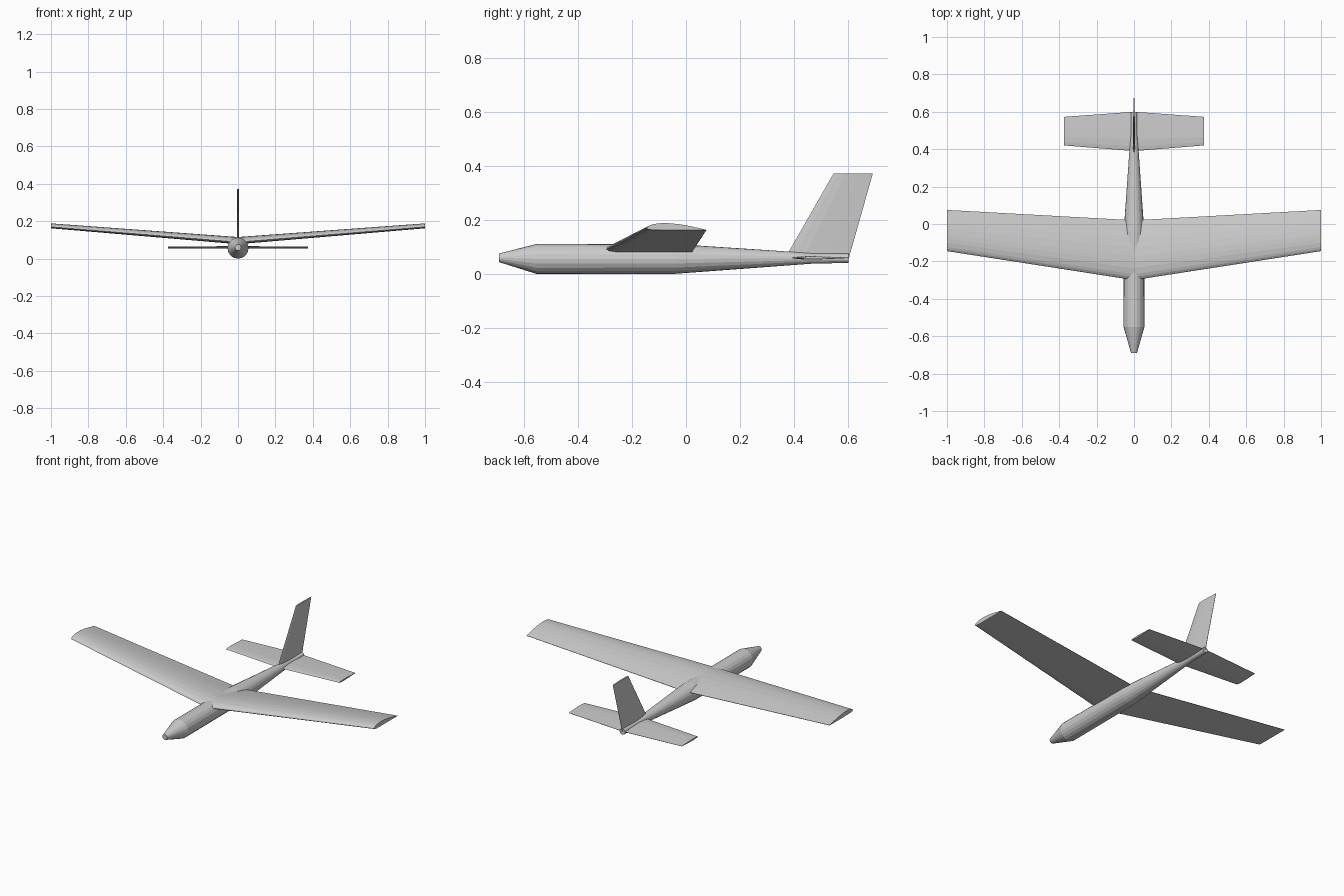
import bpy, bmesh, math
from mathutils import Vector

if "Cube" in bpy.data.objects:
    bpy.data.objects.remove(bpy.data.objects["Cube"])


def loft(name, rings):
    """Join matching closed rings of points and cap both ends."""
    bm = bmesh.new()
    loops = [[bm.verts.new(p) for p in ring] for ring in rings]
    n = len(loops[0])
    for a, b in zip(loops, loops[1:]):
        for i in range(n):
            j = (i + 1) % n
            bm.faces.new((a[i], a[j], b[j], b[i]))
    bm.faces.new(loops[0][::-1])
    bm.faces.new(loops[-1])
    bmesh.ops.recalc_face_normals(bm, faces=bm.faces)
    me = bpy.data.meshes.new(name)
    bm.to_mesh(me)
    bm.free()
    ob = bpy.data.objects.new(name, me)
    bpy.context.collection.objects.link(ob)
    return ob


def circle(y, z, r, n=20):
    return [Vector((r * math.cos(2 * math.pi * i / n), y,
                    z + r * math.sin(2 * math.pi * i / n))) for i in range(n)]


# Fuselage: nose cone, straight body, tapering tail boom
loft("fuselage", [circle(*s) for s in (
    (-0.69, 0.060, 0.016), (-0.55, 0.056, 0.056), (-0.04, 0.056, 0.055),
    (0.48, 0.058, 0.0185), (0.60, 0.058, 0.0175))])

# Flat-bottomed wing section (chord fraction, height fraction)
wing_section = [(0, 0.035), (0.012, 0.058), (0.05, 0.083), (0.1, 0.1), (0.2, 0.116),
                (0.3, 0.12), (0.4, 0.116), (0.55, 0.1), (0.7, 0.074), (0.85, 0.042),
                (1, 0.007), (1, 0.0), (0.3, 0.0), (0.1, 0.004), (0.03, 0.014)]


def wing_ring(x, le, te, z):
    c = te - le
    return [Vector((x, le + u * c, z + v * c)) for u, v in wing_section]


# Wing: tapered, swept, with dihedral on both sides
tip, root = (-0.145, 0.075, 0.162), (-0.30, 0.02, 0.077)
loft("wing", [wing_ring(-1, *tip), wing_ring(0, *root), wing_ring(1, *tip)])

# Thin symmetric section for the tail surfaces
half = [(0.03, 0.3), (0.12, 0.75), (0.3, 1.0), (0.6, 0.75)]
tail_section = ([(0, 0)] + half + [(1, 0.12), (1, -0.12)]
                + [(u, -v) for u, v in reversed(half)])

# Tailplane
loft("tailplane", [[Vector((x, le + u * (te - le), 0.060 + v * t)) for u, v in tail_section]
                   for x, le, te, t in ((-0.373, 0.42, 0.573, 0.005),
                                        (0, 0.39, 0.60, 0.0065),
                                        (0.373, 0.42, 0.573, 0.005))])

# Fin: swept back above the boom
loft("fin", [[Vector((v * t, le + u * (te - le), z)) for u, v in tail_section]
             for z, le, te, t in ((0.06, 0.367, 0.602, 0.0065),
                                  (0.371, 0.545, 0.69, 0.0045))])
